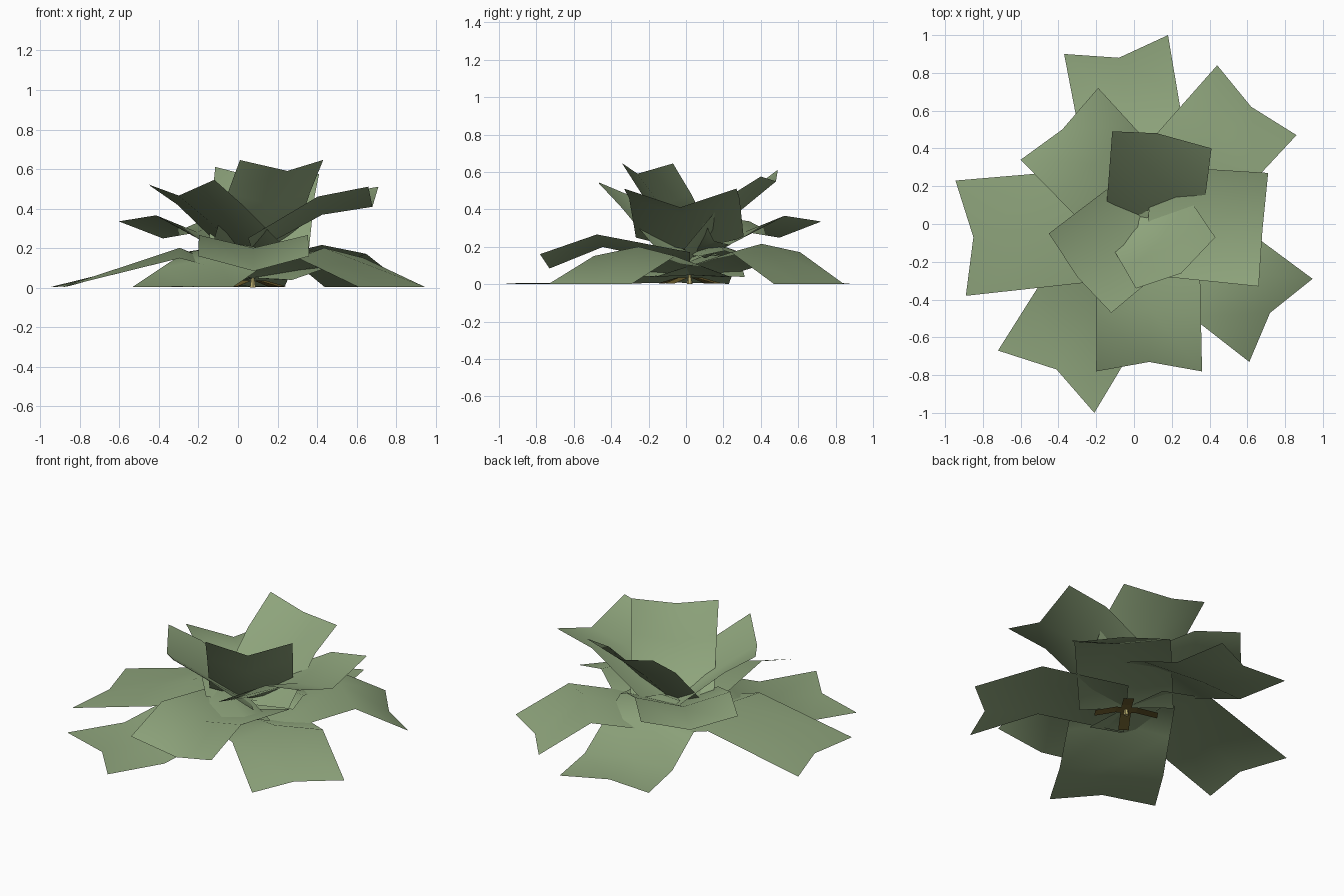
import bpy, bmesh
from math import radians
from mathutils import Vector, Matrix

if "Cube" in bpy.data.objects:
    bpy.data.objects.remove(bpy.data.objects["Cube"])

CX, CY = 0.075, 0.02          # plant centre


def material(name, rgb):
    m = bpy.data.materials.new(name)
    m.diffuse_color = (*rgb, 1)
    m.use_nodes = True
    m.node_tree.nodes["Principled BSDF"].inputs["Base Color"].default_value = m.diffuse_color
    return m


sage = material("sage_green", (0.27, 0.37, 0.20))
brown = material("root_brown", (0.17, 0.125, 0.03))
straw = material("pale_yellow", (0.50, 0.43, 0.16))


def finish(bm, name, mat, smooth=False, two_sided=False):
    me = bpy.data.meshes.new(name)
    bm.to_mesh(me)
    bm.free()
    me.materials.append(mat)
    for p in me.polygons:
        p.use_smooth = smooth
    ob = bpy.data.objects.new(name, me)
    bpy.context.collection.objects.link(ob)
    if two_sided:
        s = ob.modifiers.new("skin", 'SOLIDIFY')
        s.thickness = 0.002
        s.offset = 0
        s.use_rim = False
    return ob


def leaf(name, left, mid, right, root, bends, back=0.0):
    """Folded strip: tip points (x,y,z); root (mid z, edge z); bends (fraction, mid z, edge z);
    back = how far the root runs past the plant centre."""
    left, mid, right = Vector(left), Vector(mid), Vector(right)
    d = Vector((mid.x - CX, mid.y - CY, 0)).normalized()
    c = Vector((CX, CY, root[0]))
    perp = Vector((-d.y, d.x, 0))
    tips = (left, mid, right)

    def base_row(centre, zs):
        row = []
        for i, tip in enumerate(tips):
            off = 0 if i == 1 else (tip - mid).dot(perp)
            p = centre + perp * off * 0.96
            p.z = zs[0] if i == 1 else zs[1]
            row.append(p)
        return row

    base = base_row(c, root)
    rows = [base]
    if back:
        rows.insert(0, base_row(c - d * back, (root[0] - .03, root[1] - .02)))
    for f, zm, ze in bends:
        row = [a.lerp(b, f) for a, b in zip(base, tips)]
        for p, z in zip(row, (ze, zm, ze)):
            p.z = z
        rows.append(row)
    rows.append(tips)
    bm = bmesh.new()
    grid = [[bm.verts.new(p) for p in r] for r in rows]
    for r0, r1 in zip(grid, grid[1:]):
        for i in range(2):
            bm.faces.new((r0[i], r0[i + 1], r1[i + 1], r1[i]))
    bmesh.ops.recalc_face_normals(bm, faces=bm.faces)
    bm.normal_update()
    if sum(f.normal.z for f in bm.faces) < 0:
        bmesh.ops.reverse_faces(bm, faces=bm.faces)
    finish(bm, name, sage, True, True)


# Lowest ring: arched leaves drooping to the ground, two of them lying flat at the tip
low, g = (0.05, 0.04), 0.003
high, droop = (0.16, 0.15), [(.15, .22, .18), (.38, .15, .1), (.65, .01, g)]
leaf("ground_leaf_left", (-.945, .23, g), (-.85, -.07, .01), (-.89, -.38, g), low,
     [(.4, .2, .15)])
leaf("ground_leaf_front_left", (-.72, -.67, g), (-.41, -.77, g), (-.21, -1, g), high, droop)
leaf("ground_leaf_front_right", (.61, -.73, g), (.72, -.47, g), (.945, -.29, g), low,
     [(.56, .2, .15)])
leaf("ground_leaf_back_right", (.86, .47, g), (.62, .62, g), (.44, .84, g), low,
     [(.64, .215, .17)])
leaf("ground_leaf_back", (.18, 1, g), (-.08, .88, g), (-.37, .9, g), high, droop)

# Middle ring: spreading leaves
leaf("middle_leaf_front", (-.2, -.78, .16), (.08, -.73, .085), (.36, -.78, .16), (.1, .17),
     [(.62, .2, .265)])
leaf("middle_leaf_back_left", (-.19, .72, .335), (-.38, .5, .25), (-.6, .34, .335), (.12, .2),
     [(.62, .28, .365)])
leaf("middle_leaf_right", (.66, -.33, .51), (.68, -.03, .41), (.71, .27, .51), (.18, .25),
     [(.58, .37, .46)])

# Inner ring: upright leaves, roots overlapping in the middle
leaf("inner_leaf_front_right", (.01, -.34, .645), (.25, -.26, .59), (.43, -.07, .645), (.17, .23),
     [(.55, .42, .48)], .1)
leaf("inner_leaf_back", (.41, .4, .575), (.12, .48, .55), (-.115, .49, .61), (.13, .19),
     [(.55, .38, .46)])
leaf("inner_leaf_front_left", (-.45, -.05, .52), (-.3, -.28, .465), (-.12, -.47, .545), (.14, .21),
     [(.6, .34, .42)])

# Two crossed brown strips under the plant, falling to the ground at the ends
for k, name in enumerate(("root_strip_a", "root_strip_b")):
    bm = bmesh.new()
    pairs = [[bm.verts.new((x, s * .03, z)) for s in (-1, 1)]
             for x, z in ((-.18, .006), (-.06, .035), (.06, .035), (.18, .006))]
    for a, b in zip(pairs, pairs[1:]):
        bm.faces.new((a[0], b[0], b[1], a[1]))
    bmesh.ops.rotate(bm, verts=bm.verts, matrix=Matrix.Rotation(radians(145 + 90 * k), 3, 'Z'))
    bmesh.ops.translate(bm, verts=bm.verts, vec=(CX, CY, 0))
    finish(bm, name, brown, False, True)

# Short pale stem in the middle
bm = bmesh.new()
bmesh.ops.create_cone(bm, cap_ends=True, segments=6, radius1=.016, radius2=.008, depth=.05,
                      matrix=Matrix.Translation((CX, CY, .026)))
finish(bm, "stem", straw)
